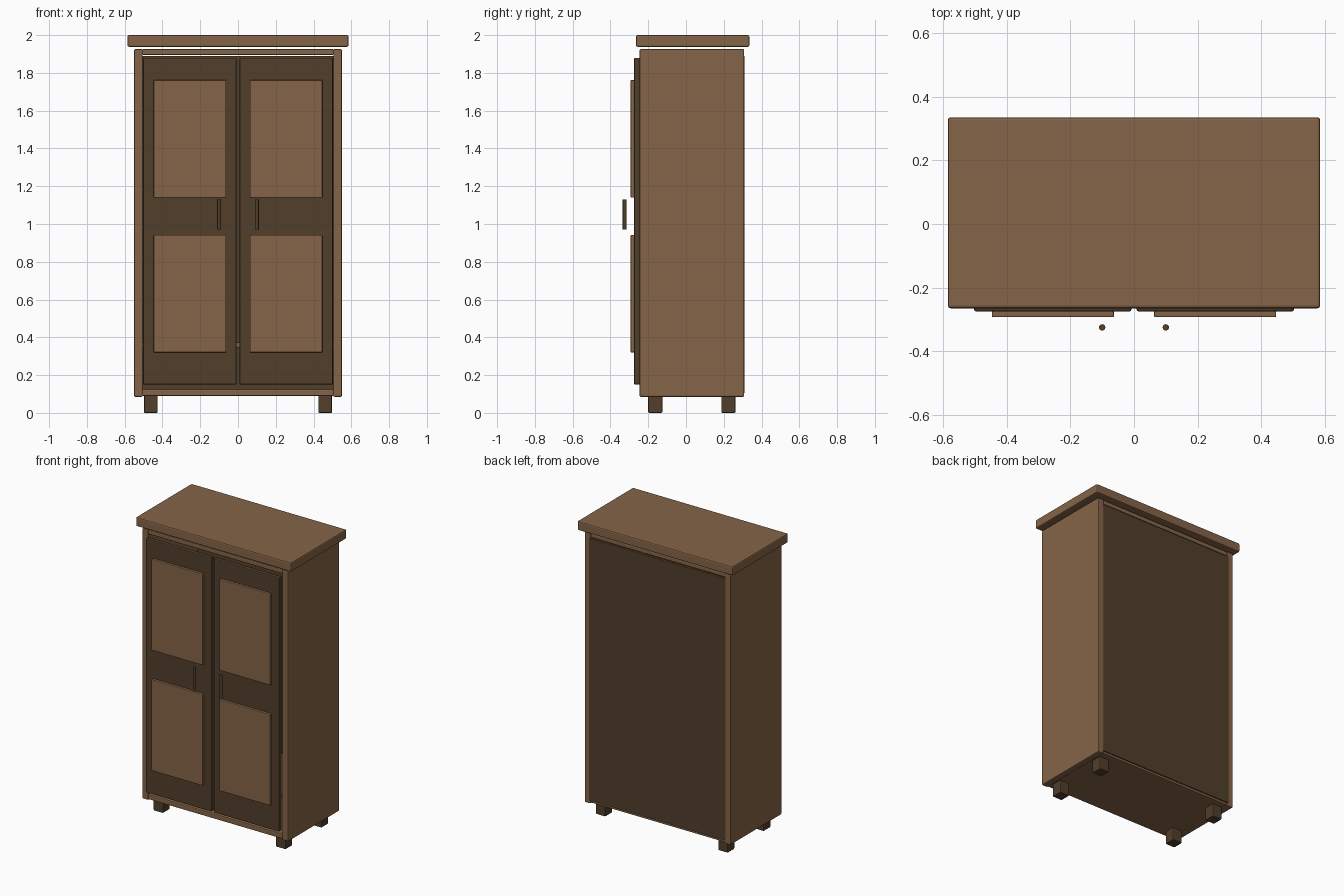
import bpy
import bmesh

if "Cube" in bpy.data.objects:
    bpy.data.objects.remove(bpy.data.objects["Cube"])


def material(name, rgb):
    m = bpy.data.materials.new(name)
    m.diffuse_color = (*rgb, 1.0)
    m.use_nodes = True
    m.node_tree.nodes["Principled BSDF"].inputs["Base Color"].default_value = m.diffuse_color
    return m


BROWN = material("warm_brown_wood", (0.235, 0.128, 0.065))
DARK = material("dark_brown_wood", (0.082, 0.049, 0.024))


def finish(name, bm, mat):
    mesh = bpy.data.meshes.new(name)
    bm.to_mesh(mesh)
    bm.free()
    mesh.materials.append(mat)
    obj = bpy.data.objects.new(name, mesh)
    bpy.context.collection.objects.link(obj)
    return obj


def box(name, x, y, z, mat, bevel=0.006):
    """Bevelled box from (min, max) ranges."""
    bm = bmesh.new()
    bmesh.ops.create_cube(bm, size=1)
    for v in bm.verts:
        for i, (lo, hi) in enumerate((x, y, z)):
            v.co[i] = hi if v.co[i] > 0 else lo
    bmesh.ops.bevel(bm, geom=bm.edges[:], offset=bevel, segments=2,
                    profile=0.5, affect='EDGES')
    return finish(name, bm, mat)


def mirrored(x, side):
    return tuple(sorted((x[0] * side, x[1] * side)))


# Carcass boards
box("cornice_top", (-0.585, 0.585), (-0.265, 0.335), (1.938, 2.0), BROWN, 0.008)
box("carcass_top", (-0.507, 0.507), (-0.243, 0.303), (1.895, 1.926), BROWN)
box("carcass_bottom", (-0.507, 0.507), (-0.243, 0.303), (0.09, 0.125), BROWN)
box("back_panel", (-0.515, 0.515), (0.29, 0.31), (0.105, 1.89), DARK, 0.004)
box("inner_shelf", (-0.507, 0.507), (-0.2, 0.29), (0.345, 0.375), BROWN)

for side, label in ((-1, "left"), (1, "right")):
    box(label + "_side", mirrored((0.505, 0.55), side), (-0.245, 0.308),
        (0.085, 1.926), BROWN)

    # Door with two raised panels
    box(label + "_door", mirrored((0.008, 0.503), side), (-0.275, -0.245),
        (0.15, 1.88), DARK)
    for level, z in (("lower", (0.32, 0.942)), ("upper", (1.14, 1.762))):
        box(f"{label}_{level}_door_panel", mirrored((0.063, 0.447), side),
            (-0.293, -0.273), z, BROWN, 0.004)

    # Upright bar handle
    bm = bmesh.new()
    bmesh.ops.create_cone(bm, cap_ends=True, segments=16, radius1=0.01,
                          radius2=0.01, depth=0.16)
    bmesh.ops.translate(bm, verts=bm.verts, vec=(0.1 * side, -0.325, 1.05))
    handle = finish(label + "_handle", bm, DARK)
    bpy.context.view_layer.objects.active = handle
    handle.select_set(True)
    bpy.ops.object.shade_smooth_by_angle()
    handle.select_set(False)

    # Feet
    for end, y in (("front", (-0.2, -0.125)), ("back", (0.187, 0.262))):
        box(f"{label}_{end}_foot", mirrored((0.425, 0.498), side), y,
            (0.0, 0.092), DARK)
